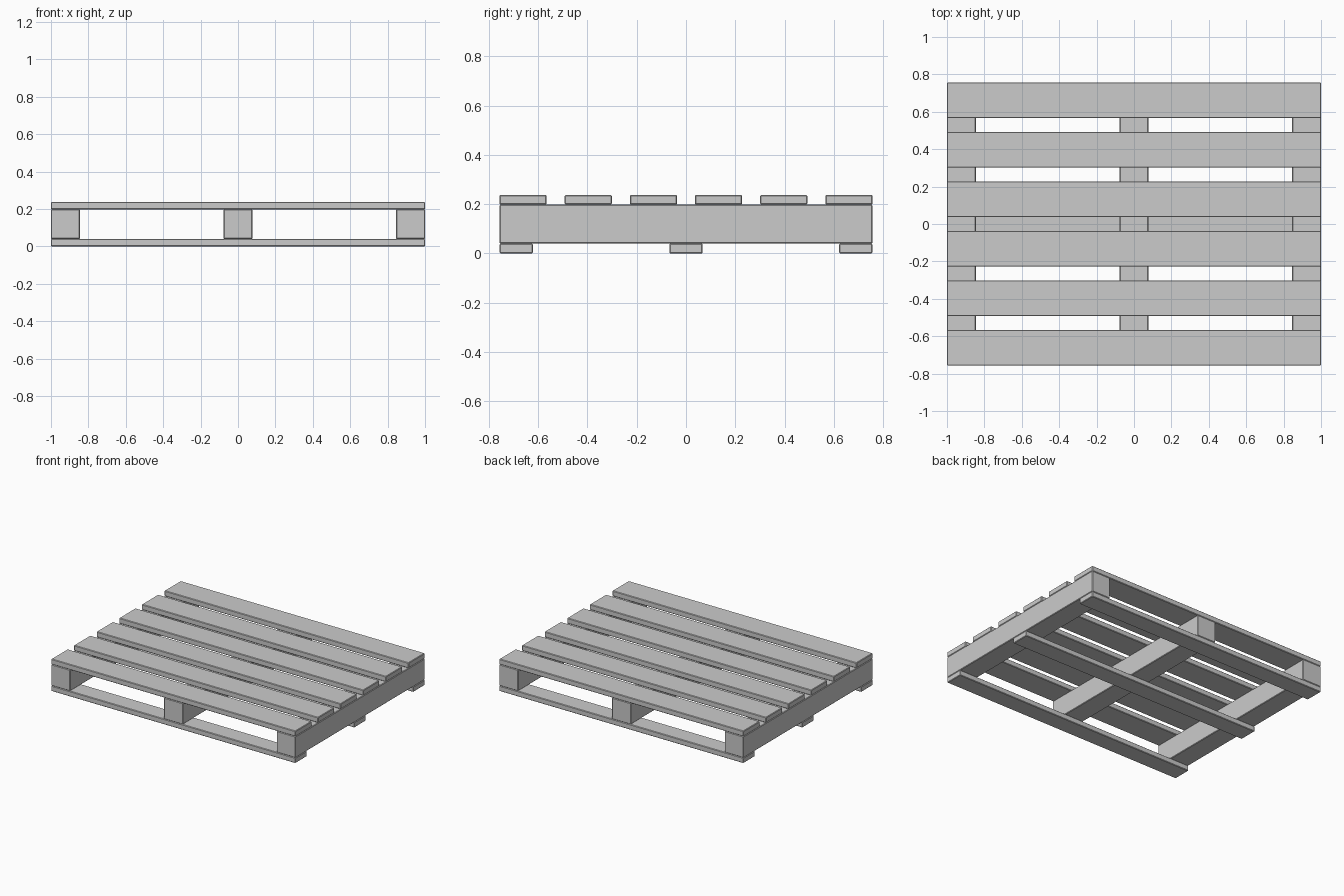
import bpy

if "Cube" in bpy.data.objects:
    bpy.data.objects.remove(bpy.data.objects["Cube"])

LENGTH, DEPTH = 2.0, 1.514          # overall x and y size
BOARD_T, STRINGER_H = 0.04, 0.158   # board thickness, stringer height


def plank(name, size, centre):
    """Box with slightly eased edges."""
    bpy.ops.mesh.primitive_cube_add(size=1, location=centre)
    ob = bpy.context.object
    ob.name = name
    ob.scale = size
    bpy.ops.object.transform_apply(location=False, rotation=False, scale=True)
    bevel = ob.modifiers.new("eased_edges", 'BEVEL')
    bevel.width = 0.004
    bevel.segments = 1
    return ob


def spread(count, total, width):
    """Centres of evenly spaced strips whose outer edges span the total."""
    reach = total - width
    return [-reach / 2 + reach * i / (count - 1) for i in range(count)]


# Bottom boards
for i, y in enumerate(spread(3, DEPTH, 0.135)):
    plank(f"bottom_board_{i + 1}", (LENGTH, 0.135, BOARD_T), (0, y, BOARD_T / 2))

# Stringers running front to back
for i, x in enumerate(spread(3, LENGTH, 0.155)):
    plank(f"stringer_{i + 1}", (0.155, DEPTH, STRINGER_H),
          (x, 0, BOARD_T + STRINGER_H / 2))

# Deck boards
for i, y in enumerate(spread(6, DEPTH, 0.191)):
    plank(f"deck_board_{i + 1}", (LENGTH, 0.191, BOARD_T),
          (0, y, BOARD_T * 1.5 + STRINGER_H))
